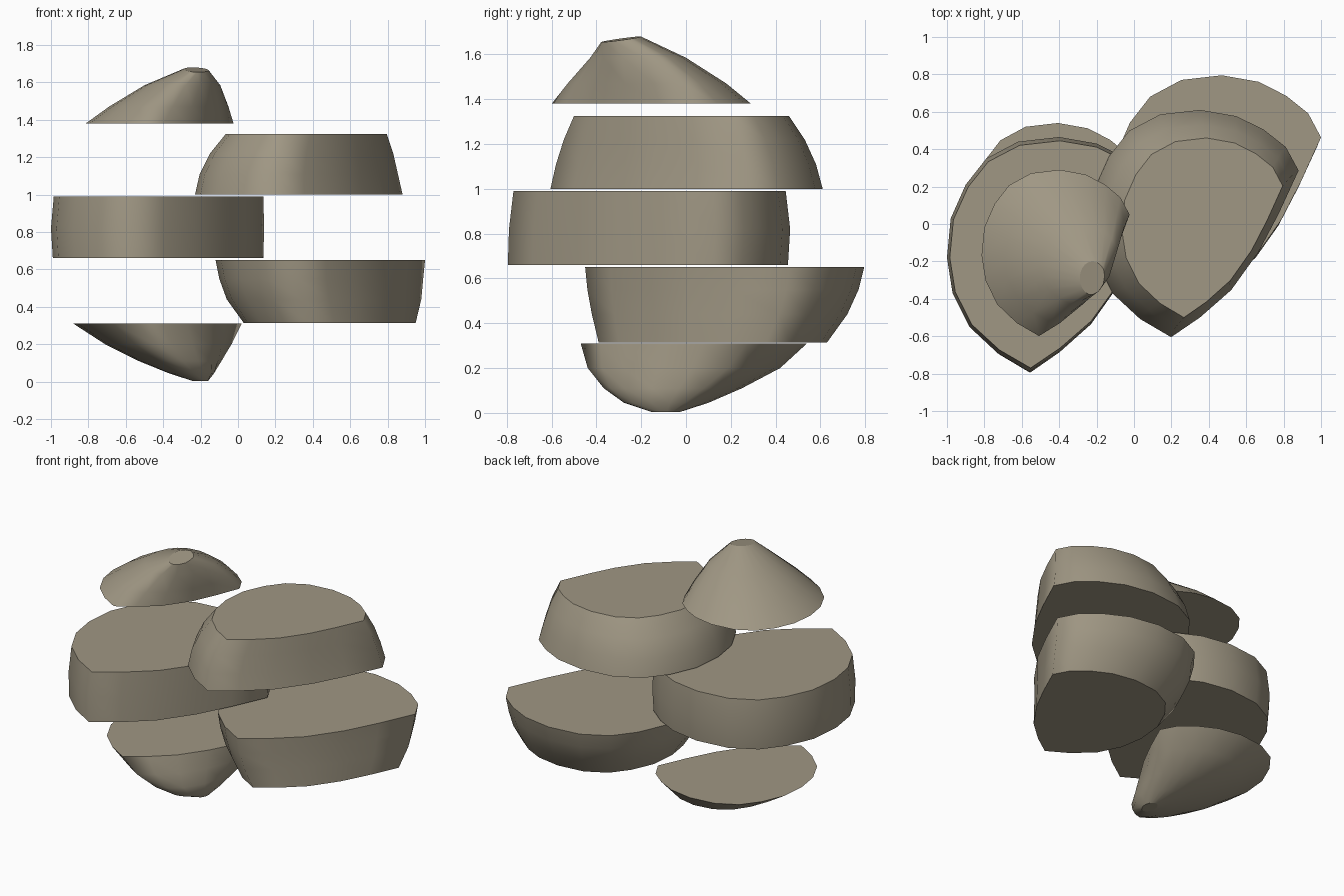
import bpy, bmesh
from mathutils import Vector

cube = bpy.data.objects.get("Cube")
if cube:
    bpy.data.objects.remove(cube, do_unlink=True)

stone = bpy.data.materials.new("warm_grey")
stone.use_nodes = True
COLOR = (0.35, 0.31, 0.23, 1)
stone.diffuse_color = COLOR
stone.node_tree.nodes["Principled BSDF"].inputs["Base Color"].default_value = COLOR

# Pointed D-shaped cross-section shared by every slice
RAW = [(-.56, -.79), (-.73, -.69), (-.88, -.55), (-.97, -.37), (-1, -.18),
       (-.98, .03), (-.9, .21), (-.79, .35), (-.62, .44), (-.4, .465),
       (-.2, .43), (-.05, .355), (.07, .26), (.14, .13), (.03, -.11),
       (-.08, -.32), (-.23, -.53), (-.4, -.68)]
OUTLINE = [Vector(((x + .43) / .57, (y + .1625) / .6275)) for x, y in RAW]


def ring_points(x0, x1, y0, y1, z, rounding=0, tilt=(0, 0)):
    """Fit the outline to a box, blended towards an ellipse by rounding."""
    for p in OUTLINE:
        q = p.lerp(p.normalized(), rounding)
        dx, dy = q.x * (x1 - x0) / 2, q.y * (y1 - y0) / 2
        yield ((x0 + x1) / 2 + dx, (y0 + y1) / 2 + dy,
               z + tilt[0] * dx + tilt[1] * dy)


def slice_part(name, rings):
    """Loft the rings with smooth walls and crisp flat caps."""
    bm = bmesh.new()
    loops = [[bm.verts.new(c) for c in ring_points(*r)] for r in rings]
    n = len(OUTLINE)
    for low, high in zip(loops, loops[1:]):
        for i in range(n):
            j = (i + 1) % n
            bm.faces.new((low[i], low[j], high[j], high[i])).smooth = True
    for loop in (loops[0], loops[-1]):
        cap = bm.faces.new(loop)
        for e in cap.edges:
            e.smooth = False
    bmesh.ops.recalc_face_normals(bm, faces=bm.faces)
    mesh = bpy.data.meshes.new(name)
    bm.to_mesh(mesh)
    bm.free()
    mesh.materials.append(stone)
    bpy.context.collection.objects.link(bpy.data.objects.new(name, mesh))


# Rounded bottom slice
slice_part("bottom_slice", [
    (-.24, -.16, -.15, -.03, .003, 1),
    (-.37, -.12, -.28, .10, .045, .7),
    (-.53, -.08, -.37, .25, .11, .4),
    (-.71, -.03, -.44, .42, .20, .15),
    (-.88, .02, -.47, .54, .31)])

# Flaring slice, shifted to the left and back
slice_part("lower_slice", [
    (.03, .95, -.39, .63, .315),
    (-.06, .98, -.42, .72, .44),
    (-.10, .99, -.44, .77, .55),
    (-.12, 1, -.45, .795, .65)])

# Widest slice, shifted to the right
slice_part("middle_slice", [
    (-.99, .135, -.795, .455, .66),
    (-1, .14, -.79, .465, .82),
    (-.985, .135, -.77, .445, .99)])

# Tapering slice, shifted to the left
slice_part("upper_slice", [
    (-.23, .88, -.605, .61, 1.0),
    (-.205, .855, -.58, .58, 1.11),
    (-.15, .83, -.545, .53, 1.22),
    (-.065, .795, -.50, .46, 1.325)])

# Peaked top slice with a small tilted end
slice_part("top_slice", [
    (-.815, -.02, -.60, .29, 1.38, .1),
    (-.69, -.045, -.53, .18, 1.47, .2),
    (-.50, -.085, -.43, 0, 1.585, .5),
    (-.29, -.155, -.38, -.20, 1.667, .8, (-.06, .14))])
